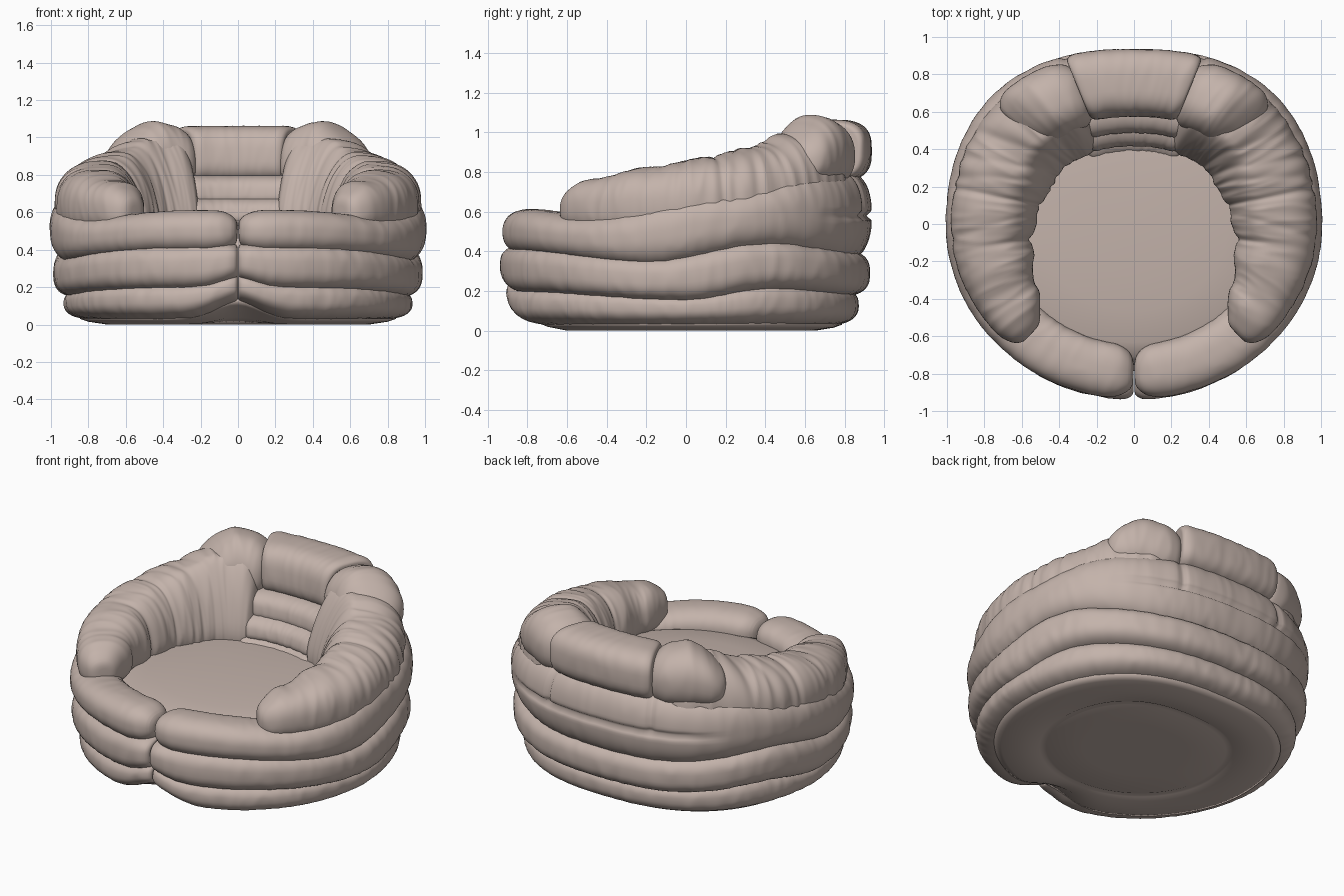
import bpy, bmesh, math
from mathutils import Vector, noise

if "Cube" in bpy.data.objects:
    bpy.data.objects.remove(bpy.data.objects["Cube"])

fabric = bpy.data.materials.new("dusty_beige_fabric")
fabric.use_nodes = True
COLOR = (0.55, 0.45, 0.405, 1)
fabric.diffuse_color = COLOR
fabric.node_tree.nodes["Principled BSDF"].inputs["Base Color"].default_value = COLOR
DEPTH = 0.93


def along(x, *pts):
    """Smoothly blend between (position, value) pairs."""
    if x <= pts[0][0]:
        return pts[0][1]
    for (x0, v0), (x1, v1) in zip(pts, pts[1:]):
        if x <= x1:
            t = (x - x0) / (x1 - x0)
            return v0 + (v1 - v0) * t * t * (3 - 2 * t)
    return pts[-1][1]


def bump(x, centre, width):
    return math.exp(-((x - centre) / width) ** 2)


def plan(deg):
    """Outline of the chair seen from above, squarer at the back."""
    c, s = math.cos(math.radians(deg)), math.sin(math.radians(deg))
    e = 2 + 0.4 * max(0, s) ** 0.5
    k = (abs(c) ** e + abs(s) ** e) ** (-1 / e)
    return c * k, s * k * DEPTH


def val(f, a):
    return f(a) if callable(f) else f


def finish(name, bm):
    bmesh.ops.recalc_face_normals(bm, faces=bm.faces)
    mesh = bpy.data.meshes.new(name)
    bm.to_mesh(mesh)
    bm.free()
    mesh.materials.append(fabric)
    mesh.shade_smooth()
    obj = bpy.data.objects.new(name, mesh)
    bpy.context.collection.objects.link(obj)


def skin(bm, rings):
    for r0, r1 in zip(rings, rings[1:]):
        for i in range(len(r0)):
            j = (i + 1) % len(r0)
            bm.faces.new((r0[i], r0[j], r1[j], r1[i]))
    bm.faces.new(rings[0])
    bm.faces.new(rings[-1])


def puff(name, a0, a1, rin, rout, zb, zt, e=2.5, cap=8, tip=0.1, slope=0.0,
         side=1, wrinkle=0.012, fold=None, groove=None, n=56, step=1.0):
    """Stuffed cushion swept around the chair between two angles."""
    bm = bmesh.new()
    rings = []
    count = int((a1 - a0) / step)
    # closer sections at both ends so that the caps stay round
    angles = [a0 + (a1 - a0) * i / count for i in range(count + 1)]
    extra = [cap * f for f in (0.01, 0.04, 0.09, 0.16)]
    angles = sorted(angles + [a0 + x for x in extra] + [a1 - x for x in extra])
    for a in angles:
        px, py = plan(a)
        ri, ro, lo, hi = (val(f, a) for f in (rin, rout, zb, zt))
        t = max(0, 1 - min(a - a0, a1 - a) / cap)
        s = tip + (1 - tip) * max(0, 1 - t ** 2.3) ** (1 / 2.3)
        ring = []
        for i in range(n):
            th = math.tau * i / n
            c, v = math.cos(th), math.sin(th)
            c = math.copysign(abs(c) ** (2 / e), c)
            v = math.copysign(abs(v) ** (2 / e), v)
            w = noise.noise(Vector((a * 0.22 * side, v * 0.7 + hi * 3, c * 0.7 + lo * 5)))
            k = s * (1 - wrinkle * (1 + 3 * abs(w))) * (1 - (fold(a, c) if fold else 0))
            if c < 0:
                c *= 1 - val(slope, a) * (v + 1) / 2
            r = (ri + ro) / 2 + c * k * (ro - ri) / 2
            z = (lo + hi) / 2 + v * k * (hi - lo) / 2
            if groove and c > 0:
                r -= groove(a, z)
            ring.append(bm.verts.new((px * r * side, py * r, z)))
        rings.append(ring)
    skin(bm, rings)
    finish(name, bm)


def lathe(name, profile, lift=lambda a, r: 0, n=120):
    """Round part following the chair outline, from (radius, height) pairs."""
    bm = bmesh.new()
    rings = []
    for r, z in profile:
        ring = []
        for i in range(n):
            a = 360 * i / n
            x, y = plan(a)
            ring.append(bm.verts.new((x * r, y * r, z + lift(a, r))))
        rings.append(ring)
    skin(bm, rings)
    finish(name, bm)


# Angles: -90 front, 0 left side, 90 back, 180 right side, 270 front again
def front(a, width):
    return bump(min(abs(a + 90), abs(a - 270)), 0, width)


def turn(a):
    """Front-to-back position, -1 at the front and 1 at the back."""
    return math.sin(math.radians(a))


def seam_low(a):
    return along(turn(a), (-1, 0.21), (0, 0.17), (0.5, 0.23), (1, 0.20)) + 0.05 * front(a, 8)


def seam_mid(a):
    return along(turn(a), (-1, 0.41), (-0.2, 0.35), (0.45, 0.44), (1, 0.38))


def seam_top(a):
    return along(turn(a), (-1, 0.595), (-0.6, 0.56), (0.2, 0.68), (0.75, 0.78), (1, 0.79))


def back_seams(a, z):
    """Level and upright stitching across the back."""
    fade = along(abs(a - 90), (25, 1), (50, 0))
    level = 0.03 * fade * bump(z, 0.58, 0.016)
    upright = 0.02 * (bump(a, 69, 1.2) + bump(a, 111, 1.2)) * along(z, (0.55, 0), (0.6, 1))
    return level + upright


# Base with a stitched centre panel, and the seat core
lathe("base", [(0.02, 0.012), (0.3, 0.01), (0.53, 0.01), (0.55, 0.018), (0.57, 0.008),
               (0.7, 0.0), (0.8, 0.015), (0.845, 0.03), (0.84, 0.05), (0.6, 0.07)],
      lambda a, r: 0.09 * front(a, 12) * along(r, (0.58, 0), (0.84, 1)))
lathe("seat", [(0.6, 0.075), (0.76, 0.15), (0.81, 0.3), (0.8, 0.44), (0.76, 0.485),
               (0.68, 0.51), (0.5, 0.53), (0.3, 0.54), (0.1, 0.545), (0.01, 0.545)])

# Three stacked wraparound rolls that meet at the front notch
puff("lower_roll", -89.8, 269.8, 0.55,
     lambda a: along(turn(a), (-1, 0.98), (-0.2, 0.935), (1, 0.94)),
     lambda a: 0.025 + 0.09 * front(a, 11), lambda a: seam_low(a) + 0.03,
     e=2.5, cap=5, tip=0.8)
puff("middle_roll", -89.8, 269.8, 0.62,
     lambda a: along(turn(a), (-1, 1.015), (-0.2, 0.99), (1, 1.0)),
     lambda a: seam_low(a) - 0.03, lambda a: seam_mid(a) + 0.03, e=2.8, cap=5, tip=0.75)
puff("upper_roll", -89.8, 269.8, 0.69, 1.01,
     lambda a: seam_mid(a) - 0.03, lambda a: seam_top(a) + 0.02,
     e=2.4, cap=11, tip=0.25, groove=back_seams, n=96)


def arm_folds(a, c):
    """Deep tucks on the seat side, lighter slanted creases over the top."""
    inner = 0.5 - 0.5 * c
    deep = 0.07 * inner * bump(a, -9, 1.8) + 0.05 * bump(a, 12, 1.4)
    return deep + sum(0.025 * bump(a + 5 * c, m, 1.8) for m in (0, 21, 28, 37))


# Arms rising towards the back, with plump corner cushions
for side, label in ((1, "left"), (-1, "right")):
    puff(label + "_arm", -49, 68,
         lambda a: along(a, (-49, 0.70), (-35, 0.62), (-15, 0.53), (5, 0.47), (30, 0.41),
                         (62, 0.37)),
         lambda a: along(a, (-49, 0.97), (0, 0.985), (60, 0.97)),
         lambda a: along(a, (-49, 0.48), (0, 0.42), (60, 0.38)),
         lambda a: along(a, (-49, 0.73), (-37, 0.77), (-15, 0.83), (8, 0.88),
                         (28, 0.93), (46, 1.0), (68, 1.0)),
         slope=lambda a: along(a, (-40, 0.1), (10, 0.4), (50, 0.65)),
         cap=10, tip=0.25, side=side, wrinkle=0.014, fold=arm_folds, step=0.7, e=2.4)
    puff(label + "_corner_cushion", 42, 70.5, 0.56, 0.985, 0.70,
         lambda a: along(a, (42, 1.0), (56, 1.09), (70, 1.055)),
         e=2.3, cap=9, tip=0.5, slope=0.25, side=side, step=0.7)

# Backrest: three lumbar bands and the head roll
for name, half, rin, zb, zt in (("low", 32, 0.365, 0.40, 0.575),
                                ("middle", 29, 0.425, 0.51, 0.685),
                                ("high", 26, 0.505, 0.62, 0.80)):
    puff("lumbar_band_" + name, 90 - half, 90 + half, rin, 0.85, zb, zt,
         e=2.7, cap=5, tip=0.75, slope=0.2)
puff("head_roll", 69, 111, 0.60, 1.01, 0.75, 1.065, e=2.9, cap=4, tip=0.8, slope=0.15)
